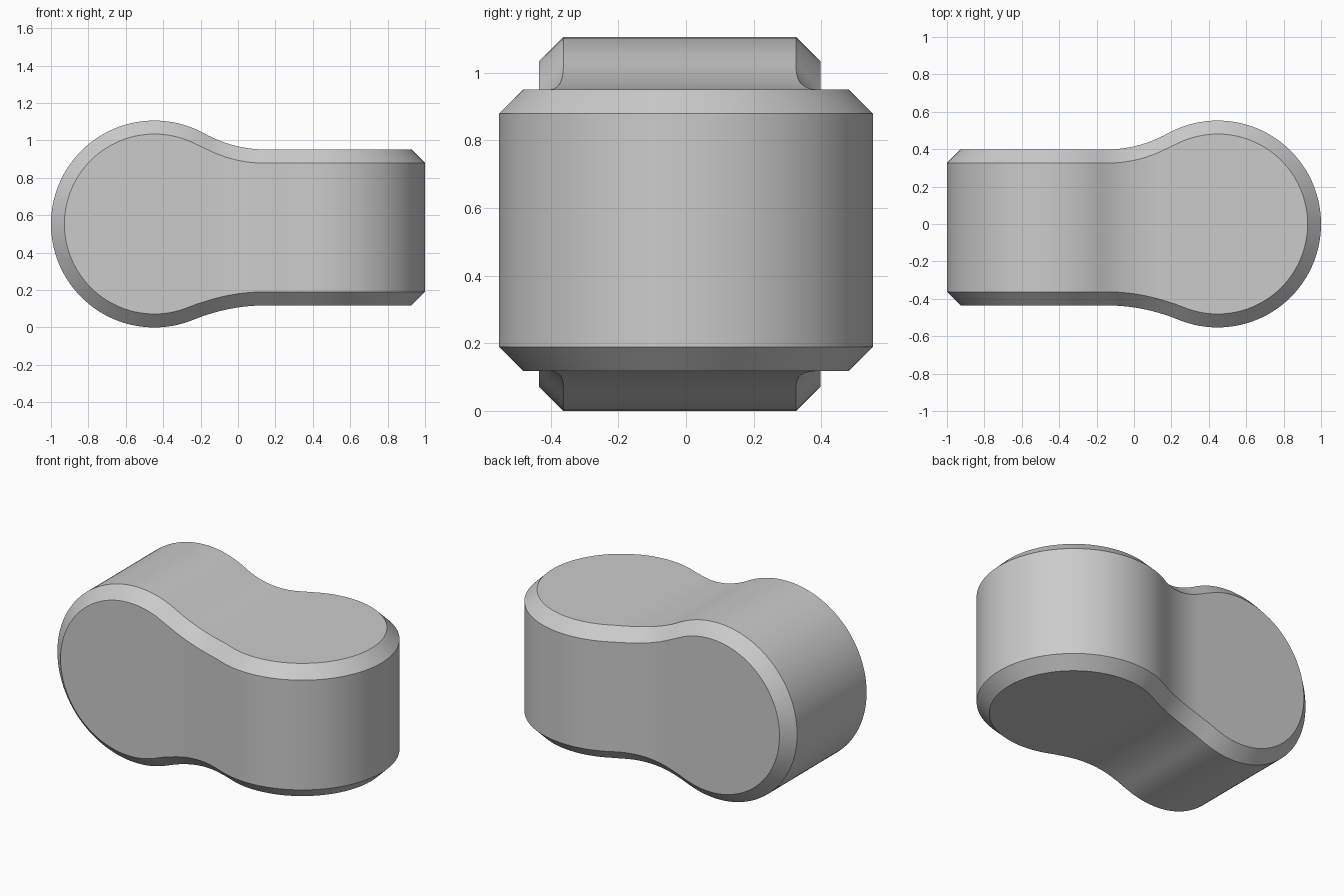
import bpy
import bmesh
import math

cube = bpy.data.objects.get("Cube")
if cube:
    bpy.data.objects.remove(cube, do_unlink=True)

R = 0.553          # radius of the round lobes
LOBE = -0.447      # lobe centre along x
FLAT_START = 0.15  # where the straight shank begins
BEVEL = 0.072
STEPS = 96


def half_height(x, h):
    """Outline height: round lobe, tangent fillet, straight shank at height h."""
    span = FLAT_START - LOBE
    fillet = (span ** 2 - R ** 2 + h ** 2) / (2 * (R - h))
    touch = LOBE + span * R / (R + fillet)
    if x <= touch:
        return math.sqrt(max(0, R ** 2 - (x - LOBE) ** 2))
    if x < FLAT_START:
        return h + fillet - math.sqrt(fillet ** 2 - (FLAT_START - x) ** 2)
    return h


def outline(x):
    return half_height(x, 0.398), -half_height(x, 0.435)


# Two crossed paddle outlines, lofted as rectangles along x
bm = bmesh.new()
rings = []
for i in range(STEPS + 1):
    x = -math.cos(math.pi * i / STEPS)
    top, bottom = outline(x)
    back, front = outline(-x)
    corners = ((front, bottom), (back, bottom), (back, top), (front, top))
    rings.append([bm.verts.new((x, y, z + R)) for y, z in corners])
for a, b in zip(rings, rings[1:]):
    for k in range(4):
        n = (k + 1) % 4
        bm.faces.new((a[k], a[n], b[n], b[k]))
bmesh.ops.remove_doubles(bm, verts=bm.verts[:], dist=0.00001)
bmesh.ops.recalc_face_normals(bm, faces=bm.faces[:])

# Merge the flat areas, then chamfer the single seam running round the body
bmesh.ops.dissolve_limit(bm, angle_limit=math.radians(0.1),
                         verts=bm.verts[:], edges=bm.edges[:])
seam = [e for e in bm.edges if e.calc_face_angle(0) > math.radians(60)]
bmesh.ops.bevel(bm, geom=seam, offset=BEVEL, offset_type='OFFSET', segments=1,
                profile=0.5, affect='EDGES', clamp_overlap=False, loop_slide=True)
bmesh.ops.recalc_face_normals(bm, faces=bm.faces[:])

mesh = bpy.data.meshes.new("twisted_link_body")
bm.to_mesh(mesh)
bm.free()
body = bpy.data.objects.new("twisted_link_body", mesh)
bpy.context.collection.objects.link(body)

# Plain grey finish
grey = bpy.data.materials.new("light_grey")
grey.use_nodes = True
colour = (0.6, 0.6, 0.6, 1)
grey.diffuse_color = colour
grey.node_tree.nodes["Principled BSDF"].inputs["Base Color"].default_value = colour
mesh.materials.append(grey)

# Smooth curved walls with crisp chamfer edges
bpy.ops.object.select_all(action='DESELECT')
body.select_set(True)
bpy.context.view_layer.objects.active = body
bpy.ops.object.shade_smooth_by_angle(angle=math.radians(25))
